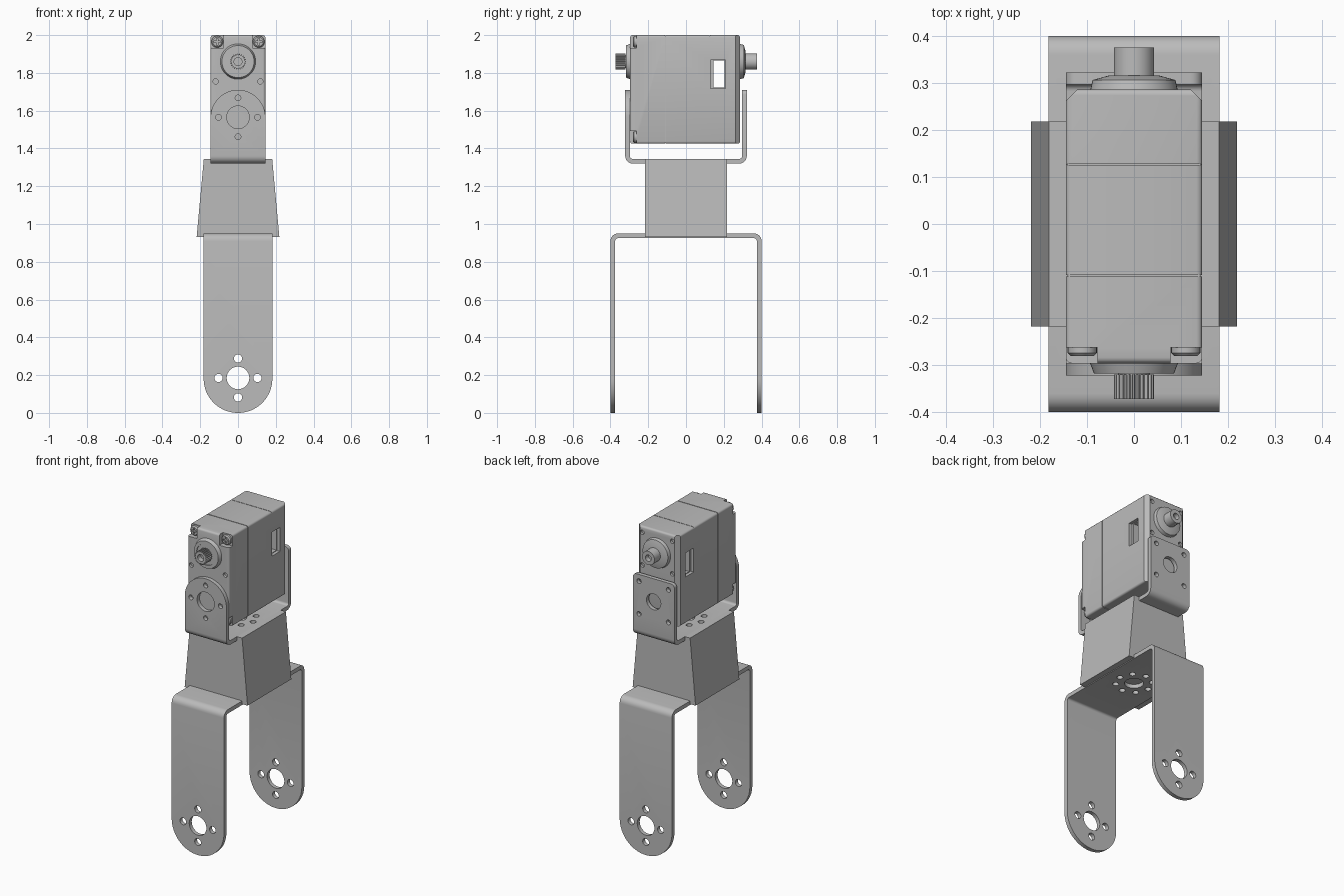
import bpy, bmesh, math
from mathutils import Matrix, Vector

old = bpy.data.objects.get("Cube")
if old:
    bpy.data.objects.remove(old, do_unlink=True)

grey = bpy.data.materials.new("plain grey")
grey.use_nodes = True
GREY = (0.5, 0.5, 0.5, 1)
grey.diffuse_color = GREY
grey.node_tree.nodes["Principled BSDF"].inputs["Base Color"].default_value = GREY


# ---------- helpers ----------
def finish(bm, name):
    bmesh.ops.recalc_face_normals(bm, faces=bm.faces)
    me = bpy.data.meshes.new(name)
    bm.to_mesh(me)
    bm.free()
    me.materials.append(grey)
    ob = bpy.data.objects.new(name, me)
    bpy.context.collection.objects.link(ob)
    return ob


def activate(ob):
    bpy.ops.object.select_all(action='DESELECT')
    ob.select_set(True)
    bpy.context.view_layer.objects.active = ob


def smooth(ob):
    activate(ob)
    bpy.ops.object.shade_smooth_by_angle(angle=math.radians(32))


def carve(ob, bm):
    """Subtract the shapes in bm from ob."""
    cutter = finish(bm, "cutter")
    cutter.hide_render = True
    mod = ob.modifiers.new("cut", 'BOOLEAN')
    mod.operation = 'DIFFERENCE'
    mod.solver = 'EXACT'
    mod.object = cutter
    activate(ob)
    bpy.ops.object.modifier_apply(modifier=mod.name)
    bpy.data.objects.remove(cutter, do_unlink=True)


def rod(bm, r0, r1, start, length, axis='Y', sides=32):
    """Round bar from start along +axis, tapering from r0 to r1."""
    turn = Matrix.Rotation(-math.pi / 2, 4, 'X') if axis == 'Y' else Matrix()
    mid = turn @ Vector((0, 0, length / 2)) + Vector(start)
    bmesh.ops.create_cone(bm, cap_ends=True, segments=sides, radius1=r0, radius2=r1,
                          depth=length, matrix=Matrix.Translation(mid) @ turn)


def block(bm, lo, hi):
    lo, hi = Vector(lo), Vector(hi)
    mat = Matrix.Translation((lo + hi) / 2) @ Matrix.Diagonal((*(hi - lo), 1))
    return bmesh.ops.create_cube(bm, size=1, matrix=mat)["verts"]


def prism(bm, points, shift):
    face = bm.faces.new([bm.verts.new(p) for p in points])
    ext = bmesh.ops.extrude_face_region(bm, geom=[face])["geom"]
    bmesh.ops.translate(bm, vec=shift, verts=[g for g in ext if isinstance(g, bmesh.types.BMVert)])


def round_edges(bm, rule, radius, segments):
    """Bevel the edges whose midpoint and direction satisfy the rule."""
    chosen = []
    for e in bm.edges:
        a, b = e.verts
        if rule((a.co + b.co) / 2, (b.co - a.co).normalized()):
            chosen.append(e)
    bmesh.ops.bevel(bm, geom=chosen, offset=radius, segments=segments, profile=0.5,
                    affect='EDGES', clamp_overlap=False)


def hole_ring(bm, centre, ring, r, count, axis, length, phase=0.0):
    for i in range(count):
        a = phase + i * math.tau / count
        u, v = ring * math.cos(a), ring * math.sin(a)
        off = Vector((u, 0, v)) if axis == 'Y' else Vector((u, v, 0))
        rod(bm, r, r, Vector(centre) + off, length, axis, 20)


def u_bracket(name, half_w, half_d, base, tip, tip_radii, t=0.025):
    """Bent sheet: base is the outer height of the web, tip the arm ends."""
    s = 1 if tip > base else -1
    inner, d = base + s * t, half_d - t
    outline = [(-half_d, base), (half_d, base), (half_d, tip), (d, tip),
               (d, inner), (-d, inner), (-d, tip), (-half_d, tip)]
    bm = bmesh.new()
    prism(bm, [(-half_w, y, z) for y, z in outline], (2 * half_w, 0, 0))
    for z, r in ((base, 0.04), (inner, 0.015)):
        round_edges(bm, lambda m, v: abs(v.x) > 0.9 and abs(m.z - z) < 1e-4
                    and abs(m.y) > d - 0.01, r, 6)
    for side, (r, seg) in zip((-1, 1), tip_radii):
        round_edges(bm, lambda m, v: abs(v.y) > 0.9 and abs(m.z - tip) < 1e-4
                    and m.y * side > 0, r, seg)
    return finish(bm, name)


# ---------- lower fork ----------
fork = u_bracket("lower_fork", 0.182, 0.4, 0.95, 0, [(0.1815, 16)] * 2)
bm = bmesh.new()
rod(bm, 0.06, 0.06, (0, -0.5, 0.185), 1)
hole_ring(bm, (0, -0.5, 0.185), 0.103, 0.022, 4, 'Y', 1)
rod(bm, 0.055, 0.055, (0, 0, 0.9), 0.1, 'Z')
hole_ring(bm, (0, 0, 0.9), 0.105, 0.018, 8, 'Z', 0.1)
carve(fork, bm)
smooth(fork)

# ---------- tapered spacer, with lips that clasp both brackets ----------
bm = bmesh.new()
half = [(0.182, 0.95), (0.182, 0.93), (0.219, 0.93), (0.181, 1.345), (0.145, 1.345), (0.145, 1.32)]
outline = half + [(-x, z) for x, z in reversed(half)]
prism(bm, [(x, -0.218, z) for x, z in outline], (0, 0.436, 0))
finish(bm, "tapered_spacer")

# ---------- upper bracket: round front ear, square back ear ----------
bracket = u_bracket("upper_bracket", 0.145, 0.322, 1.32, 1.71, [(0.1445, 16), (0.025, 5)])
bm = bmesh.new()
rod(bm, 0.06, 0.06, (0, -0.4, 1.565), 0.2)
hole_ring(bm, (0, -0.4, 1.565), 0.103, 0.015, 4, 'Y', 0.2)
rod(bm, 0.05, 0.05, (0, 0.2, 1.565), 0.2)
hole_ring(bm, (0, 0.2, 1.565), 0.145, 0.015, 4, 'Y', 0.2, math.pi / 4)
rod(bm, 0.05, 0.05, (0, 0, 1.3), 0.1, 'Z')
hole_ring(bm, (0, 0, 1.3), 0.105, 0.018, 8, 'Z', 0.1)
carve(bracket, bm)
smooth(bracket)

# ---------- motor case, front half ----------
SHAFT = 1.86
bm = bmesh.new()
block(bm, (-0.145, -0.296, 1.425), (0.145, -0.112, 2.0))
round_edges(bm, lambda m, v: m.y < -0.29 or (abs(v.y) > 0.9), 0.012, 3)
front = finish(bm, "motor_front_case")
bm = bmesh.new()
for sx in (-1, 1):
    for z in (1.965, 1.46):
        xs = sorted((sx * 0.078, sx * 0.2))
        zs = (1.932, 2.1) if z > 1.7 else (1.3, 1.492)
        block(bm, (xs[0], -0.4, zs[0]), (xs[1], -0.262, zs[1]))
    rod(bm, 0.014, 0.014, (sx * 0.118, -0.31, 1.755), 0.03, sides=16)
carve(front, bm)
smooth(front)

# ---------- motor case, rear half ----------
bm = bmesh.new()
block(bm, (-0.145, -0.108, 1.425), (0.145, 0.286, 2.0))
round_edges(bm, lambda m, v: abs(v.z) > 0.9 and m.y > 0.2, 0.025, 1)
round_edges(bm, lambda m, v: abs(v.y) > 0.9 or (abs(v.x) > 0.9 and m.y > 0.2), 0.012, 3)
rear = finish(bm, "motor_rear_case")
bm = bmesh.new()
block(bm, (-0.2, 0.146, 1.722), (0.2, 0.205, 1.865))
carve(rear, bm)
bm = bmesh.new()
for sx in (-1, 1):
    xs = sorted((sx * 0.125, sx * 0.2))
    block(bm, (xs[0], 0.13, 1.718), (xs[1], 0.21, 1.869))
    rod(bm, 0.014, 0.014, (sx * 0.105, 0.27, 1.96), 0.03, sides=16)
    rod(bm, 0.014, 0.014, (sx * 0.105, 0.27, 1.755), 0.03, sides=16)
block(bm, (-0.2, 0.125, 1.995), (0.2, 0.128, 2.1))
carve(rear, bm)
smooth(rear)

# seam between the halves
bm = bmesh.new()
block(bm, (-0.141, -0.13, 1.429), (0.141, -0.09, 1.996))
finish(bm, "case_seam")

# ---------- corner screws with cross slots ----------
for sx, side in ((-1, "right"), (1, "left")):
    for z, level in ((1.965, "upper"), (1.46, "lower")):
        x = sx * 0.11
        bm = bmesh.new()
        rod(bm, 0.024, 0.031, (x, -0.281, z), 0.007, sides=24)
        rod(bm, 0.031, 0.031, (x, -0.274, z), 0.014, sides=24)
        bmesh.ops.remove_doubles(bm, verts=bm.verts, dist=1e-5)
        caps = [f for f in bm.faces if len(f.verts) > 4 and abs(f.calc_center_median().y + 0.274) < 1e-4]
        bmesh.ops.delete(bm, geom=caps, context='FACES_ONLY')
        screw = finish(bm, f"{level}_{side}_screw")
        for a, b in ((0.018, 0.005), (0.005, 0.018)):
            bm = bmesh.new()
            block(bm, (x - a, -0.3, z - b), (x + a, -0.273, z + b))
            carve(screw, bm)
        smooth(screw)

# ---------- front boss and splined output shaft ----------
bm = bmesh.new()
rod(bm, 0.085, 0.095, (0, -0.318, SHAFT), 0.026, sides=48)
boss = finish(bm, "front_boss")
bm = bmesh.new()
rod(bm, 0.066, 0.066, (0, -0.33, SHAFT), 0.018, sides=48)
carve(boss, bm)
smooth(boss)

bm = bmesh.new()
rod(bm, 0.034, 0.034, (0, -0.335, SHAFT), 0.04)
finish(bm, "front_shaft_neck")

TEETH = 24
bm = bmesh.new()
ring = []
for i in range(TEETH * 4):
    r = 0.043 if i % 4 < 2 else 0.036
    a = i * math.tau / (TEETH * 4)
    ring.append((r * math.cos(a), -0.372, SHAFT + r * math.sin(a)))
prism(bm, ring, (0, 0.052, 0))
gear = finish(bm, "splined_shaft")
bm = bmesh.new()
rod(bm, 0.021, 0.021, (0, -0.39, SHAFT), 0.05)
carve(gear, bm)
smooth(gear)

# ---------- back boss and plain pivot ----------
bm = bmesh.new()
rod(bm, 0.094, 0.088, (0, 0.28, SHAFT), 0.026, sides=48)
rod(bm, 0.088, 0.052, (0, 0.306, SHAFT), 0.01, sides=48)
smooth(finish(bm, "back_boss"))

bm = bmesh.new()
rod(bm, 0.043, 0.043, (0, 0.31, SHAFT), 0.065)
pivot = finish(bm, "back_pivot")
bm = bmesh.new()
rod(bm, 0.02, 0.02, (0, 0.345, SHAFT), 0.05)
carve(pivot, bm)
smooth(pivot)
